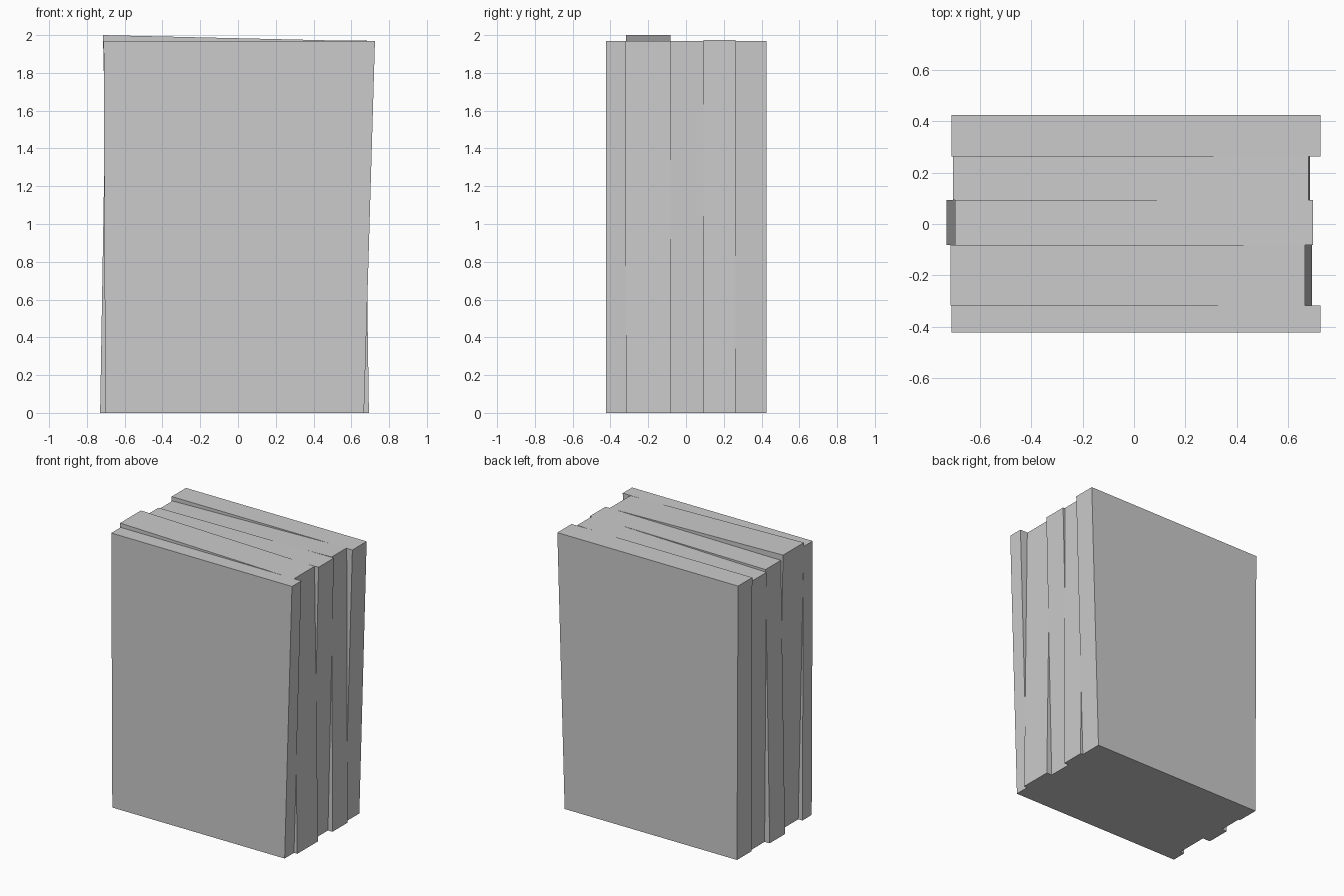
import bpy
import bmesh

if "Cube" in bpy.data.objects:
    bpy.data.objects.remove(bpy.data.objects["Cube"])


def slab(name, y0, y1, outline):
    """Extrude a four-point x/z outline from y0 to y1."""
    bm = bmesh.new()
    face = bm.faces.new([bm.verts.new((x, y0, z)) for x, z in outline])
    new = bmesh.ops.extrude_face_region(bm, geom=[face])["geom"]
    verts = [v for v in new if isinstance(v, bmesh.types.BMVert)]
    bmesh.ops.translate(bm, verts=verts, vec=(0, y1 - y0, 0))
    bmesh.ops.recalc_face_normals(bm, faces=bm.faces)
    mesh = bpy.data.meshes.new(name)
    bm.to_mesh(mesh)
    bm.free()
    obj = bpy.data.objects.new(name, mesh)
    bpy.context.collection.objects.link(obj)
    return obj


# Outlines run bottom left, bottom right, top right, top left
outer = [(-0.703, 0), (0.667, 0), (0.725, 1.97), (-0.711, 1.97)]

# Matching outer slabs
slab("front_slab", -0.423, -0.317, outer)
slab("back_slab", 0.263, 0.425, outer)

# Uneven inner slabs
slab("inner_front_slab", -0.317, -0.081, [(-0.67, 0), (0.693, 0), (0.665, 1.968), (-0.715, 2.0)])
slab("middle_slab", -0.081, 0.093, [(-0.73, 0), (0.65, 0), (0.697, 1.97), (-0.697, 1.958)])
slab("inner_back_slab", 0.093, 0.263, [(-0.69, 0), (0.686, 0), (0.68, 1.973), (-0.705, 1.94)])
